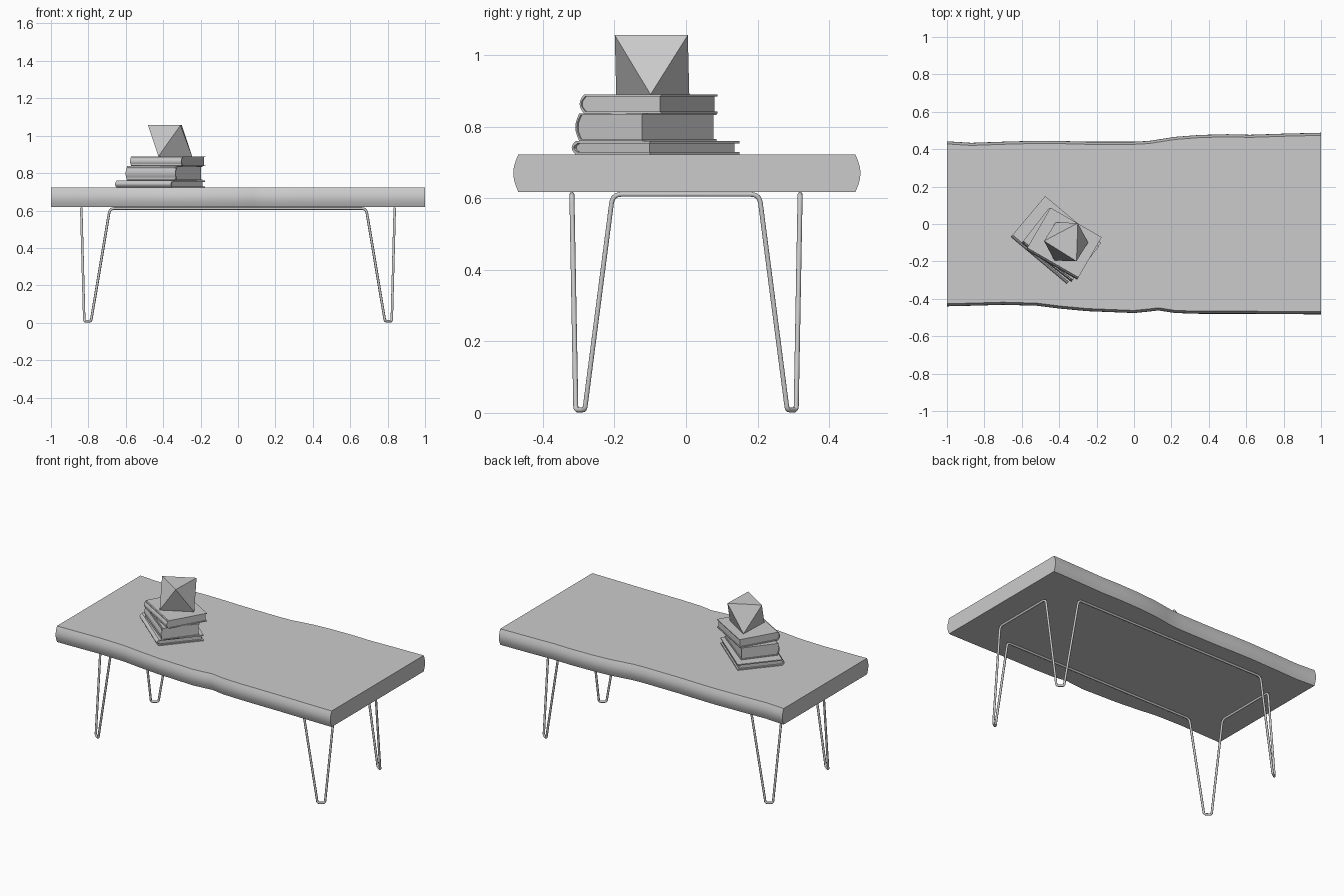
import bpy, bmesh, math
from mathutils import Vector, Matrix

if "Cube" in bpy.data.objects:
    bpy.data.objects.remove(bpy.data.objects["Cube"])


def add_object(name, bm, smooth=None):
    bmesh.ops.recalc_face_normals(bm, faces=bm.faces)
    mesh = bpy.data.meshes.new(name)
    bm.to_mesh(mesh)
    bm.free()
    ob = bpy.data.objects.new(name, mesh)
    bpy.context.collection.objects.link(ob)
    if smooth:
        bpy.ops.object.select_all(action='DESELECT')
        ob.select_set(True)
        bpy.context.view_layer.objects.active = ob
        bpy.ops.object.shade_smooth_by_angle(angle=math.radians(smooth))
    return ob


def loft(bm, sections):
    """Closed, capped skin through a list of equal-length sections."""
    rings = [[bm.verts.new(p) for p in s] for s in sections]
    n = len(rings[0])
    for a, b in zip(rings, rings[1:]):
        for i in range(n):
            j = (i + 1) % n
            bm.faces.new((a[i], a[j], b[j], b[i]))
    bm.faces.new(rings[0][::-1])
    bm.faces.new(rings[-1])


# live-edge table top: wavy front and back edges with bulged sides
stations = [  # x, front y, back y
    (-1, -.44, .442), (-.87, -.437, .434), (-.7, -.432, .44), (-.52, -.437, .445),
    (-.4, -.452, .444), (-.25, -.466, .44), (0, -.476, .44), (.08, -.468, .444),
    (.13, -.462, .452), (.22, -.476, .466), (.35, -.48, .476), (.5, -.48, .48),
    (.62, -.48, .477), (.8, -.482, .483), (1, -.483, .488)]
Z0, Z1, BULGE = .618, .722, .014
sections = []
for x, yf, yb in stations:
    arc = [(BULGE * (1 - math.sin(math.pi * k / 6)), Z0 + (Z1 - Z0) * k / 6) for k in range(7)]
    sections.append([(x, yb - d, z) for d, z in arc] +
                    [(x, yf + d, z) for d, z in reversed(arc)])
bm = bmesh.new()
loft(bm, sections)
add_object("table_top", bm, 40)

# bent-rod frame: one closed loop of rails and hairpin legs
corner = [Vector(p) for p in
          ((.685, .319, .611), (.786, .308, .008), (.822, .283, .008), (.838, .205, .611))]
path = []
for sx, sy in ((1, 1), (1, -1), (-1, -1), (-1, 1)):
    pts = [Vector((p.x * sx, p.y * sy, p.z)) for p in corner]
    path += pts if sx * sy > 0 else pts[::-1]
rod = []
for i, p in enumerate(path):
    a, b = path[i - 1], path[(i + 1) % len(path)]
    r = .025 if p.z > .3 else .012
    p0, p1 = p + (a - p).normalized() * r, p + (b - p).normalized() * r
    for k in range(6):
        t = k / 5
        rod.append(p0 * (1 - t) ** 2 + p * 2 * t * (1 - t) + p1 * t * t)
curve = bpy.data.curves.new("wire_leg_frame", 'CURVE')
curve.dimensions = '3D'
curve.bevel_depth = .007
curve.bevel_resolution = 2
spline = curve.splines.new('POLY')
spline.points.add(len(rod) - 1)
for sp, p in zip(spline.points, rod):
    sp.co = (*p, 1)
spline.use_cyclic_u = True
bpy.context.collection.objects.link(bpy.data.objects.new("wire_leg_frame", curve))


# books: U-shaped cover with rounded spine, and inset page block
def book(name, cx, cy, z, w, h, t, angle, board, inset):
    place = Matrix.Translation((cx, cy, z)) @ Matrix.Rotation(math.radians(angle), 4, 'Z')
    round_ = min(.014, t / 2)

    def spine(off):
        return [(-h / 2 + off + round_ * (1 - math.sin(math.pi * k / 6)),
                 off + (t - 2 * off) * k / 6) for k in range(7)]
    profile = [(h / 2, 0)] + spine(0) + [(h / 2, t), (h / 2, t - board)] \
        + spine(board)[::-1] + [(h / 2, board)]
    bm = bmesh.new()
    loft(bm, [[(x, y, zz) for y, zz in profile] for x in (-w / 2, w / 2)])
    bm.transform(place)
    add_object(name + "_cover", bm, 35)
    bm = bmesh.new()
    bmesh.ops.create_cube(bm, size=1)
    bm.transform(place @ Matrix.Translation((0, 0, t / 2)) @
                 Matrix.Diagonal((w - 2 * inset, h - 2 * inset, t - 2 * board + .001, 1)))
    add_object(name + "_pages", bm)


book("bottom_book", -.417, -.085, .722, .39, .285, .038, -40, .007, .01)
book("middle_book", -.395, -.112, .76, .337, .238, .077, -38, .005, .006)
book("top_book", -.375, -.105, .837, .316, .262, .053, -30, .005, .006)

# octahedron ornament resting on one face
bm = bmesh.new()
R, c = .118, Vector((-.363, -.095, 0))
rings = []
for z, start in ((.89, -2), (1.056, 58)):
    rings.append([bm.verts.new(c + Vector((R * math.cos(a), R * math.sin(a), z)))
                  for a in (math.radians(start + 120 * k) for k in range(3))])
lo, hi = rings
bm.faces.new(lo[::-1])
bm.faces.new(hi)
for i in range(3):
    j = (i + 1) % 3
    bm.faces.new((lo[i], lo[j], hi[i]))
    bm.faces.new((lo[j], hi[j], hi[i]))
add_object("octahedron_ornament", bm)
